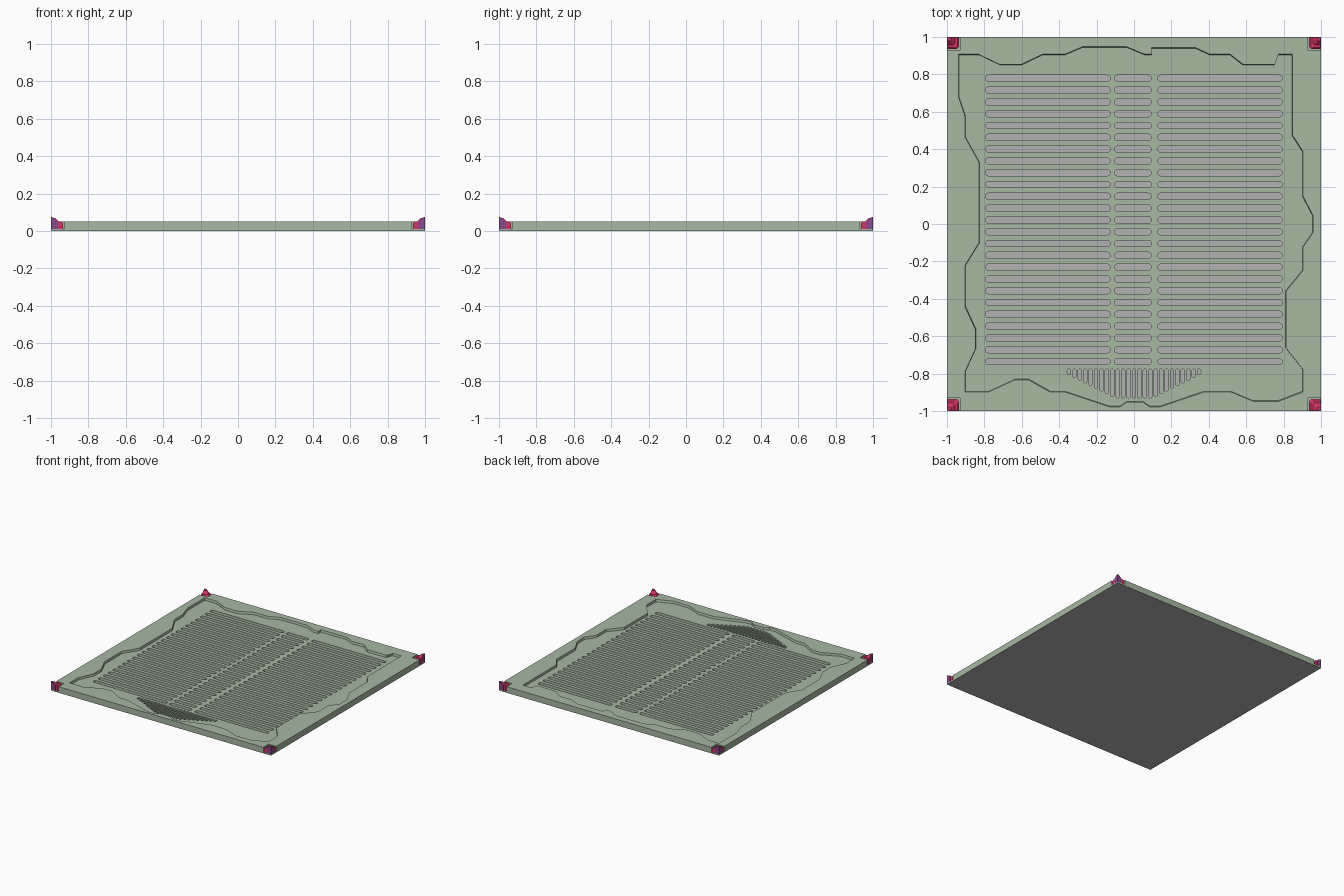
import bpy, bmesh, math

if "Cube" in bpy.data.objects:
    bpy.data.objects.remove(bpy.data.objects["Cube"])


def material(name, color):
    m = bpy.data.materials.new(name)
    m.diffuse_color = (*color, 1)
    m.use_nodes = True
    m.node_tree.nodes["Principled BSDF"].inputs["Base Color"].default_value = m.diffuse_color
    return m


GREEN = material("sage green", (0.385, 0.485, 0.36))
GREY = material("grey", (0.45, 0.45, 0.45))
RED = material("crimson", (0.66, 0.035, 0.125))
PURPLE = material("purple", (0.27, 0.065, 0.28))


def loft(bm, rings):
    """Closed solid through equal-length rings of 3D points."""
    vs = [[bm.verts.new(p) for p in r] for r in rings]
    n = len(vs[0])
    bm.faces.new(vs[0][::-1])
    bm.faces.new(vs[-1])
    for a, b in zip(vs, vs[1:]):
        for i in range(n):
            j = (i + 1) % n
            bm.faces.new((a[i], a[j], b[j], b[i]))


def prism(bm, pts, z0, z1, s0=1.0):
    loft(bm, [[(x * s0, y * s0, z0) for x, y in pts], [(x, y, z1) for x, y in pts]])


def make(name, bm, *mats):
    bmesh.ops.recalc_face_normals(bm, faces=bm.faces[:])
    me = bpy.data.meshes.new(name)
    bm.to_mesh(me)
    bm.free()
    for m in mats:
        me.materials.append(m)
    ob = bpy.data.objects.new(name, me)
    bpy.context.collection.objects.link(ob)
    return ob


def rect(x0, y0, x1, y1):
    return [(x0, y0), (x1, y0), (x1, y1), (x0, y1)]


def slot(x0, y0, x1, y1, seg=6):
    """Rounded-end slot outline, horizontal or vertical."""
    r = min(x1 - x0, y1 - y0) / 2
    cx, cy = (x0 + x1) / 2, (y0 + y1) / 2
    horiz = x1 - x0 > y1 - y0
    h = max(x1 - x0, y1 - y0) / 2 - r
    pts = []
    for side in (1, -1):
        for i in range(seg + 1):
            a = -math.pi / 2 + math.pi * i / seg
            u, v = side * (h + r * math.cos(a)), side * r * math.sin(a)
            pts.append((cx + u, cy + v) if horiz else (cx - v, cy + u))
    return pts


def cut(target, bm, name):
    cutter = make(name, bm, GREEN)
    mod = target.modifiers.new(name, 'BOOLEAN')
    mod.operation, mod.solver, mod.object = 'DIFFERENCE', 'EXACT', cutter
    bpy.context.view_layer.objects.active = target
    bpy.ops.object.modifier_apply(modifier=name)
    bpy.data.objects.remove(cutter)


# floor slab
bm = bmesh.new()
prism(bm, rect(-1, -1, 1, 1), 0, 0.05)
slab = make("floor_slab", bm, GREEN, GREY)

# sunken field with a jagged border
border = [(-.94, .91), (-.835, .91), (-.72, .855), (-.605, .855), (-.49, .91), (-.37, .91),
          (-.275, .95), (-.04, .95), (.055, .91), (.095, .91), (.095, .945), (.33, .945),
          (.405, .91), (.515, .91), (.585, .855), (.755, .855), (.775, .91), (.85, .91),
          (.85, .475), (.905, .39), (.905, .15), (.96, .045), (.96, -.045), (.905, -.125),
          (.905, -.25), (.815, -.36), (.815, -.665), (.905, -.78), (.905, -.9), (.775, -.95),
          (.64, -.95), (.52, -.9), (.375, -.9), (.14, -.98), (.085, -.98), (.05, -.955),
          (-.04, -.955), (-.075, -.98), (-.13, -.98), (-.37, -.9), (-.45, -.9), (-.565, -.835),
          (-.64, -.835), (-.78, -.9), (-.905, -.9), (-.905, -.79), (-.85, -.67), (-.85, -.565),
          (-.905, -.445), (-.905, -.22), (-.83, -.1), (-.83, .33), (-.905, .465), (-.905, .575),
          (-.94, .68)]
bm = bmesh.new()
prism(bm, border[::-1], 0.032, 0.06, 0.994)
cut(slab, bm, "field_cutter")

# three columns of horizontal slots and a fan of short vertical slots
bm = bmesh.new()
for row in range(25):
    y = 0.779 - row * 0.0631
    for x0, x1 in ((-0.795, -0.127), (-0.105, 0.093), (0.127, 0.793)):
        prism(bm, slot(x0, y - 0.017, x1, y + 0.017), 0.004, 0.07)
for k in range(-12, 13):
    x = k * 0.029
    low = max(-0.93, -0.93 + (abs(x) - 0.1) * 0.5)
    prism(bm, slot(x - 0.009, low, x + 0.009, -0.775), 0.004, 0.07)
cut(slab, bm, "slot_cutter")

# notches for the corner brackets
bm = bmesh.new()
for sx in (-1, 1):
    for sy in (-1, 1):
        xs, ys = sorted((sx * 0.93, sx * 1.1)), sorted((sy * 0.93, sy * 1.1))
        prism(bm, rect(xs[0], ys[0], xs[1], ys[1]), 0.01, 0.07)
cut(slab, bm, "notch_cutter")

# grey slot floors and underside
for f in slab.data.polygons:
    low_floor = f.normal.z > 0.9 and f.center.z < 0.006
    f.material_index = 1 if low_floor or f.normal.z < -0.9 else 0


def corner_ring(a, c, z):
    """Square against the outer corner, inner corner chamfered by c."""
    o = 0.997
    return [(o, o, z), (a, o, z), (a, a + c, z), (a + c, a, z), (o, a, z)]


# corner brackets: stepped red block with purple outer plates
for sx in (-1, 1):
    for sy in (-1, 1):
        tag = ("back" if sy > 0 else "front") + ("_right" if sx > 0 else "_left")
        bm = bmesh.new()
        loft(bm, [corner_ring(0.936, 0.012, 0.01), corner_ring(0.936, 0.012, 0.042),
                  corner_ring(0.945, 0.012, 0.05), corner_ring(0.957, 0.01, 0.05),
                  corner_ring(0.978, 0.006, 0.07)])
        bmesh.ops.scale(bm, vec=(sx, sy, 1), verts=bm.verts[:])
        make("corner_bracket_" + tag, bm, RED)

        bm = bmesh.new()
        prof = [(0.963, 0.01), (1, 0.01), (1, 0.075), (0.987, 0.072), (0.963, 0.05)]
        loft(bm, [[(u, 0.994, z) for u, z in prof], [(u, 1, z) for u, z in prof]])
        loft(bm, [[(0.994, u, z) for u, z in prof], [(1, u, z) for u, z in prof]])
        bmesh.ops.scale(bm, vec=(sx, sy, 1), verts=bm.verts[:])
        make("corner_plates_" + tag, bm, PURPLE)
